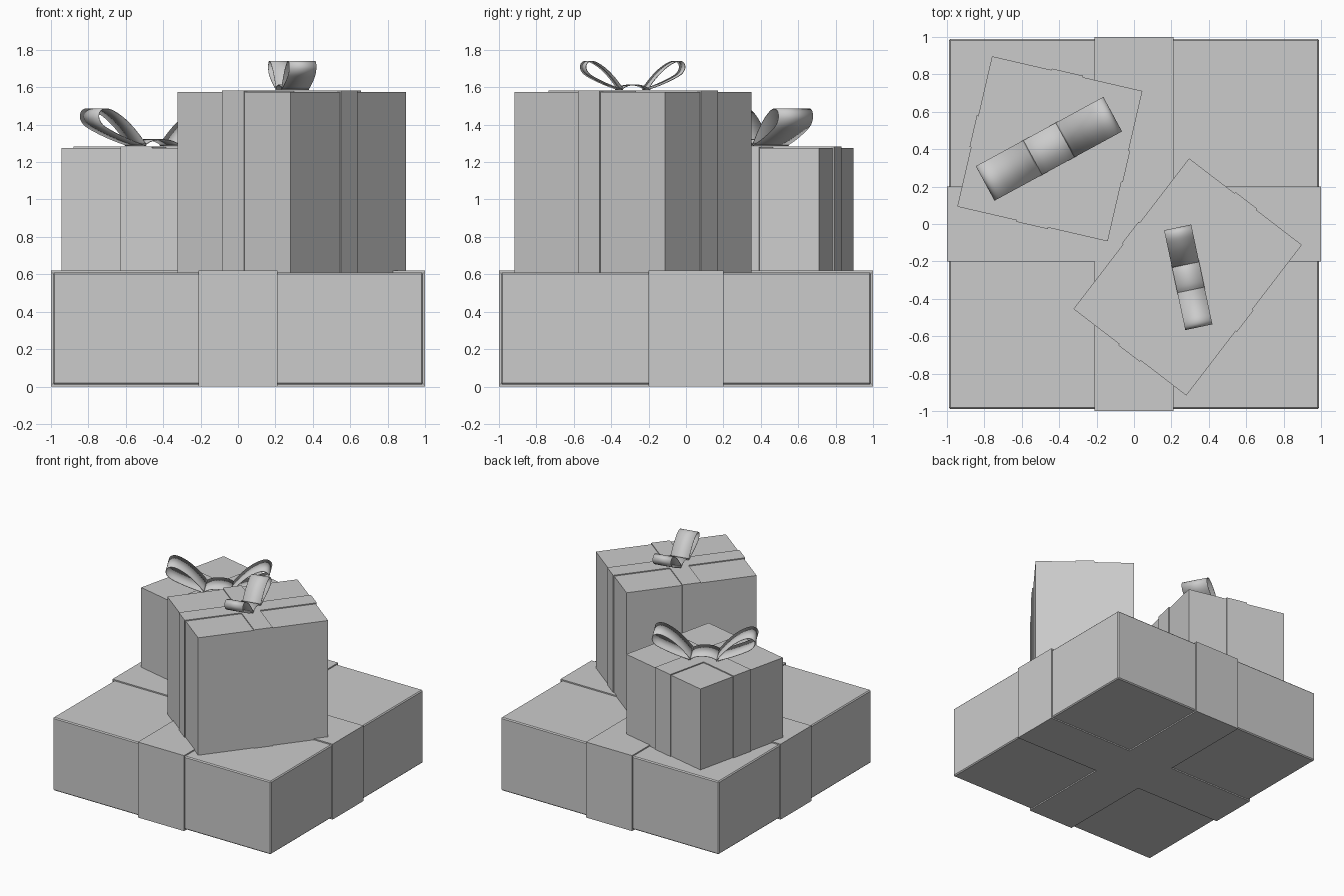
import bpy, bmesh, math
from mathutils import Matrix, Vector

if "Cube" in bpy.data.objects:
    bpy.data.objects.remove(bpy.data.objects["Cube"], do_unlink=True)

grey = bpy.data.materials.new("plain grey")
grey.use_nodes = True
colour = (0.6, 0.6, 0.6, 1)
grey.diffuse_color = colour
grey.node_tree.nodes["Principled BSDF"].inputs["Base Color"].default_value = colour


def finish(name, bm, place):
    mesh = bpy.data.meshes.new(name)
    bm.to_mesh(mesh)
    bm.free()
    mesh.materials.append(grey)
    obj = bpy.data.objects.new(name, mesh)
    bpy.context.collection.objects.link(obj)
    obj.matrix_world = place
    return obj


def block(size):
    """A box standing on its own origin."""
    bm = bmesh.new()
    w, d, h = size
    bmesh.ops.create_cube(bm, size=1, matrix=Matrix.Translation((0, 0, h / 2)) @ Matrix.Diagonal((w, d, h, 1)))
    return bm


def present(name, size, place, bands, thick, edge):
    # Wrapped box
    box = finish(name + "_box", block(size), place)
    if edge:
        bevel = box.modifiers.new("soft edges", "BEVEL")
        bevel.width = edge
        bevel.segments = 1

    # Crossed ribbon: the strips of the box surface inside the two bands, thickened
    bm = block(size)
    for axis, half in enumerate(bands):
        for side in (-half, half):
            point, normal = Vector(), Vector()
            point[axis], normal[axis] = side, 1
            bmesh.ops.bisect_plane(bm, geom=bm.verts[:] + bm.edges[:] + bm.faces[:],
                                   plane_co=point, plane_no=normal)
    spare = []
    for face in bm.faces:
        c = face.calc_center_median()
        if abs(c.x) > bands[0] and abs(c.y) > bands[1]:
            spare.append(face)
    bmesh.ops.delete(bm, geom=spare, context="FACES")
    ribbon = finish(name + "_ribbon", bm, place)
    solid = ribbon.modifiers.new("thickness", "SOLIDIFY")
    solid.thickness = thick
    solid.offset = 1
    solid.use_even_offset = True


def smooth_path(points, steps=5):
    """Rounds a list of points into an evenly flowing path."""
    pts = [Vector(p) for p in points]
    pts = [2 * pts[0] - pts[1]] + pts + [2 * pts[-1] - pts[-2]]
    path = []
    for a, b, c, d in zip(pts, pts[1:], pts[2:], pts[3:]):
        for i in range(steps):
            t = i / steps
            path.append(0.5 * (2 * b + (c - a) * t + (2 * a - 5 * b + 4 * c - d) * t ** 2
                               + (3 * b - a - 3 * c + d) * t ** 3))
    return path + [pts[-2]]


def strip(name, path, width, place):
    """A thin band of ribbon following a path seen from the side."""
    bm = bmesh.new()
    rows = [[bm.verts.new((x, y, z)) for y in (-width / 2, width / 2)] for x, z in path]
    for a, b in zip(rows, rows[1:]):
        bm.faces.new((a[0], b[0], b[1], a[1]))
    obj = finish(name, bm, place)
    solid = obj.modifiers.new("thickness", "SOLIDIFY")
    solid.thickness = 0.004
    solid.offset = 0
    bpy.ops.object.select_all(action="DESELECT")
    obj.select_set(True)
    bpy.context.view_layer.objects.active = obj
    bpy.ops.object.shade_smooth_by_angle(angle=math.radians(40))


# Side shape of one bow loop, as shares of the bow's half length and height
LOOP = [(0.25, 0), (0.5, 0.16), (0.75, 0.36), (0.93, 0.55), (1, 0.75), (0.98, 0.93),
        (0.9, 1), (0.78, 0.95), (0.6, 0.74), (0.42, 0.42), (0.25, 0.03)]
KNOT = [(-0.3, 0), (-0.16, 0.13), (0, 0.17), (0.16, 0.13), (0.3, 0)]


def bow(name, centre, angle, half, height, width):
    place = Matrix.Translation(centre) @ Matrix.Rotation(math.radians(angle), 4, "Z")
    for side, sign in (("left", 1), ("right", -1)):
        path = smooth_path([(sign * half * x, height * z) for x, z in LOOP])
        strip(f"{name}_bow_loop_{side}", path, width, place)
    knot = smooth_path([(half * x, height * z) for x, z in KNOT])
    strip(name + "_bow_knot", knot, width, place)


def at(x, y, z, angle=0):
    return Matrix.Translation((x, y, z)) @ Matrix.Rotation(math.radians(angle), 4, "Z")


# Wide flat present underneath
present("base", (1.98, 1.98, 0.6), at(0, 0, 0.01), (0.21, 0.2), 0.01, 0.008)

# Tall present at the front
present("tall", (0.76, 1.015, 0.965), at(0.287, -0.283, 0.61, -37.5), (0.073, 0.073), 0.008, 0)
bow("tall", (0.29, -0.285, 1.587), -78, 0.27, 0.152, 0.148)

# Small present at the back
present("small", (0.825, 0.825, 0.665), at(-0.45, 0.402, 0.61, -13), (0.086, 0.086), 0.008, 0)
bow("small", (-0.455, 0.402, 1.287), 28.5, 0.385, 0.198, 0.21)
